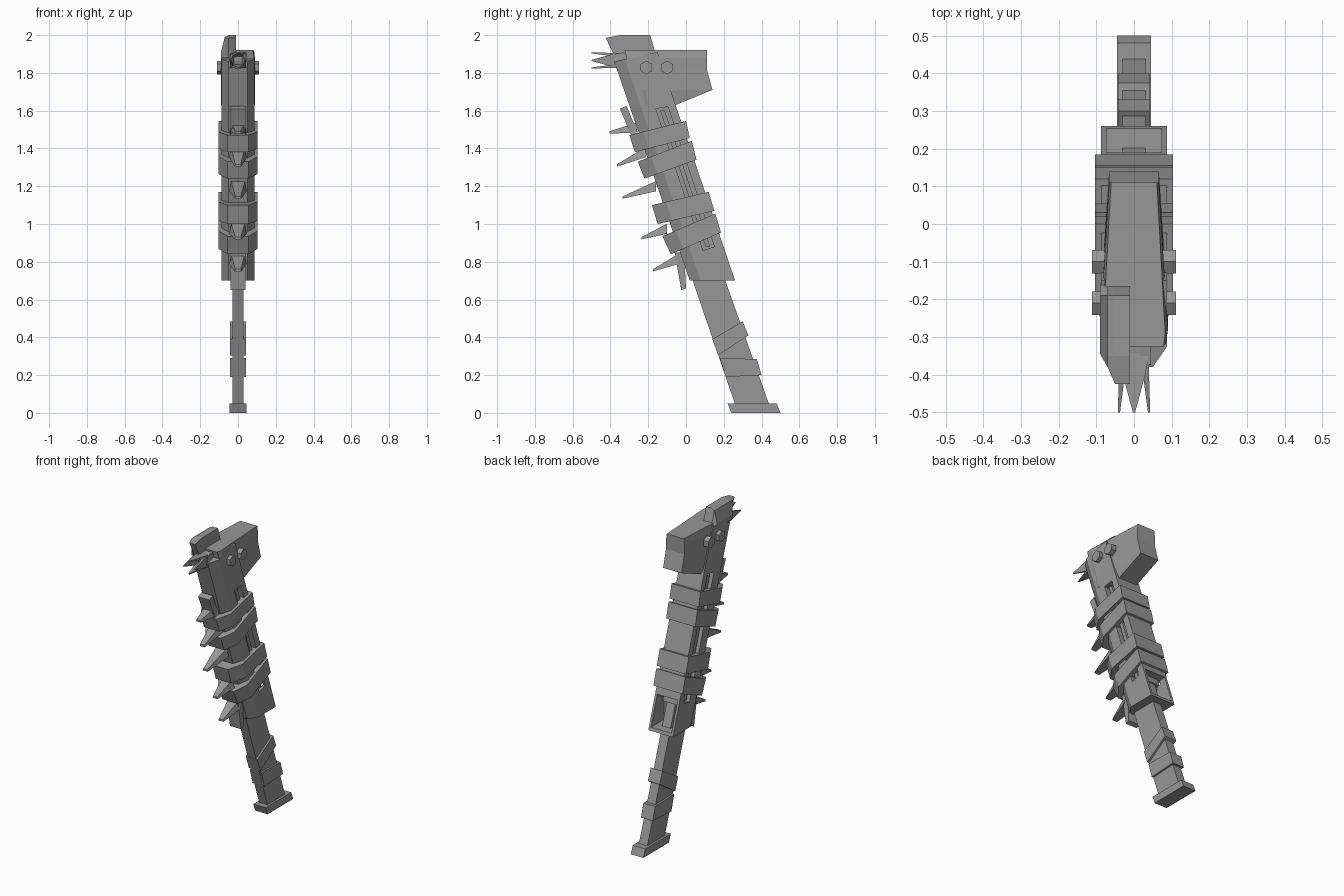
import bpy, bmesh, math
from mathutils import Vector

cube = bpy.data.objects.get("Cube")
if cube:
    bpy.data.objects.remove(cube, do_unlink=True)

grey = bpy.data.materials.new("worn_grey")
grey.use_nodes = True
grey.diffuse_color = (0.31, 0.31, 0.31, 1)
grey.node_tree.nodes["Principled BSDF"].inputs["Base Color"].default_value = (0.31, 0.31, 0.31, 1)


def loft(name, rings):
    """Skin a list of equal-length point rings and cap both ends."""
    bm = bmesh.new()
    vs = [[bm.verts.new(p) for p in ring] for ring in rings]
    n = len(vs[0])
    for a, b in zip(vs, vs[1:]):
        for i in range(n):
            bm.faces.new((a[i], a[(i + 1) % n], b[(i + 1) % n], b[i]))
    bm.faces.new(vs[0])
    bm.faces.new(vs[-1])
    bmesh.ops.recalc_face_normals(bm, faces=bm.faces)
    mesh = bpy.data.meshes.new(name)
    bm.to_mesh(mesh)
    bm.free()
    mesh.materials.append(grey)
    obj = bpy.data.objects.new(name, mesh)
    bpy.context.collection.objects.link(obj)
    return obj


def prism(name, side, half):
    """Extrude a (y, z) outline across x."""
    return loft(name, [[(x, y, z) for y, z in side] for x in (-half, half)])


def shell(name, levels, front, mid, back, chamfer):
    """Chamfer-fronted section swept through (front point, back point, scale) levels."""
    section = [(0, front), (chamfer, mid), (1, back)]
    section += [(t, -x) for t, x in reversed(section)]
    rings = []
    for f, b, s in levels:
        rings.append([(x * s, f[0] + (b[0] - f[0]) * t, f[1] + (b[1] - f[1]) * t)
                      for t, x in section])
    return loft(name, rings)


def cut(obj, cutter):
    mod = obj.modifiers.new("cut", 'BOOLEAN')
    mod.object = cutter
    mod.solver = 'EXACT'
    bpy.context.view_layer.objects.active = obj
    bpy.ops.object.modifier_apply(modifier=mod.name)
    bpy.data.objects.remove(cutter, do_unlink=True)


# Handle, pommel and grip wraps
prism("handle", [(-0.05, 0.95), (0.12, 0.95), (0.445, 0.03), (0.265, 0.03)], 0.03)
prism("pommel", [(0.22, 0.05), (0.48, 0.05), (0.50, 0), (0.24, 0)], 0.045)
prism("lower_grip_wrap", [(0.18, 0.29), (0.375, 0.285), (0.40, 0.20), (0.21, 0.19)], 0.042)
prism("upper_grip_wrap", [(0.14, 0.39), (0.30, 0.485), (0.33, 0.41), (0.17, 0.305)], 0.042)

# Body with a long side slot and an open pocket low on the back
body = shell("body", [((-0.38, 1.86), (-0.15, 1.91), 1), ((0.02, 0.70), (0.26, 0.70), 1)],
             0.05, 0.088, 0.088, 0.24)
slot = [(-0.16, 1.61), (-0.095, 1.62), (0.15, 0.88), (0.09, 0.86)]
cut(body, prism("slot_cutter", slot, 0.2))
cut(body, prism("pocket_cutter", [(0.12, 0.72), (0.4, 0.72), (0.35, 0.93), (0.12, 0.90)], 0.073))
prism("inner_core", [(-0.20, 1.66), (-0.08, 1.66), (0.16, 0.86), (0.05, 0.84)], 0.055)
prism("slot_rail", [(-0.137, 1.60), (-0.112, 1.60), (0.128, 0.88), (0.103, 0.88)], 0.075)

# Head block, tapering towards the back
shell("head", [((-0.325, 1.92), (0.11, 1.92), 0.92),
               ((-0.315, 1.88), (0.11, 1.88), 1),
               ((-0.295, 1.82), (0.11, 1.82), 1),
               ((-0.26, 1.71), (0.14, 1.71), 1),
               ((-0.23, 1.63), (-0.055, 1.63), 1)], 0.085, 0.09, 0.066, 0.08)

# Off-centre fin on top of the head
fin = [(-0.425, 1.985), (-0.35, 2.0), (-0.19, 2.0), (-0.16, 1.90), (-0.375, 1.88)]
rings = []
for x, y_min, z_max in ((-0.01, -1, 2), (-0.05, -1, 2), (-0.07, -0.38, 1.99), (-0.09, -0.345, 1.91)):
    rings.append([(x, max(y, y_min), min(z, z_max)) for y, z in fin])
loft("top_fin", rings)

# Hexagonal bolts through the head
for i, y in enumerate((-0.21, -0.10)):
    hexagon = [(y + 0.036 * math.cos(k * math.pi / 3 + math.pi / 6),
                1.828 + 0.036 * math.sin(k * math.pi / 3 + math.pi / 6)) for k in range(6)]
    prism(f"bolt_{i + 1}", hexagon, 0.112)

# Four straps around the body: front top, back top, back bottom, front bottom
straps = [
    ((-0.30, 1.47), (0.0, 1.545), (0.02, 1.455), (-0.27, 1.38)),
    ((-0.255, 1.33), (0.03, 1.44), (0.055, 1.34), (-0.22, 1.24)),
    ((-0.18, 1.10), (0.12, 1.17), (0.15, 1.07), (-0.15, 1.0)),
    ((-0.125, 0.935), (0.155, 1.055), (0.185, 0.955), (-0.08, 0.84)),
]
for i, (ft, bt, bb, fb) in enumerate(straps):
    shell(f"strap_{i + 1}", [(ft, bt, 1), (fb, bb, 1)], 0.055, 0.104, 0.104, 0.25)

# Teeth along the front edge: tip and root centre
teeth = [
    ((-0.405, 1.485), (-0.26, 1.51)),
    ((-0.365, 1.31), (-0.215, 1.38)),
    ((-0.335, 1.14), (-0.16, 1.20)),
    ((-0.235, 0.925), (-0.10, 0.975)),
    ((-0.175, 0.755), (-0.04, 0.815)),
]
for i, (tip, root) in enumerate(teeth):
    rings = []
    for (y, z), w, h in ((tip, 0.018, 0.006), (root, 0.045, 0.027)):
        rings.append([(-w, y, z - h), (w, y, z - h), (w * 0.8, y, z + h), (-w * 0.8, y, z + h)])
    loft(f"tooth_{i + 1}", rings)

# Small clips at both ends of the front edge
prism("upper_clip", [(-0.35, 1.61), (-0.315, 1.625), (-0.25, 1.47), (-0.29, 1.47)], 0.04)
prism("lower_clip", [(-0.06, 0.85), (-0.01, 0.85), (0.0, 0.66), (-0.025, 0.65)], 0.04)

# Four-pronged claw at the front of the head
centre = Vector((0, 0, 1.866))
for k, prong in enumerate(("right", "top", "left", "bottom")):
    a = k * math.pi / 2
    out = Vector((math.cos(a), 0, math.sin(a)))
    side = Vector((-math.sin(a), 0, math.cos(a)))
    rings = []
    for y, r, w, t in ((-0.33, 0.026, 0.042, 0.012), (-0.40, 0.032, 0.030, 0.008),
                       (-0.50, 0.040, 0.003, 0.003)):
        p = centre + Vector((0, y, 0)) + out * r
        rings.append([p + side * w + out * t, p - side * w + out * t,
                      p - side * w - out * t, p + side * w - out * t])
    loft(f"{prong}_claw", rings)
prism("claw_socket", [(-0.375, 1.90), (-0.30, 1.91), (-0.30, 1.82), (-0.375, 1.83)], 0.045)
